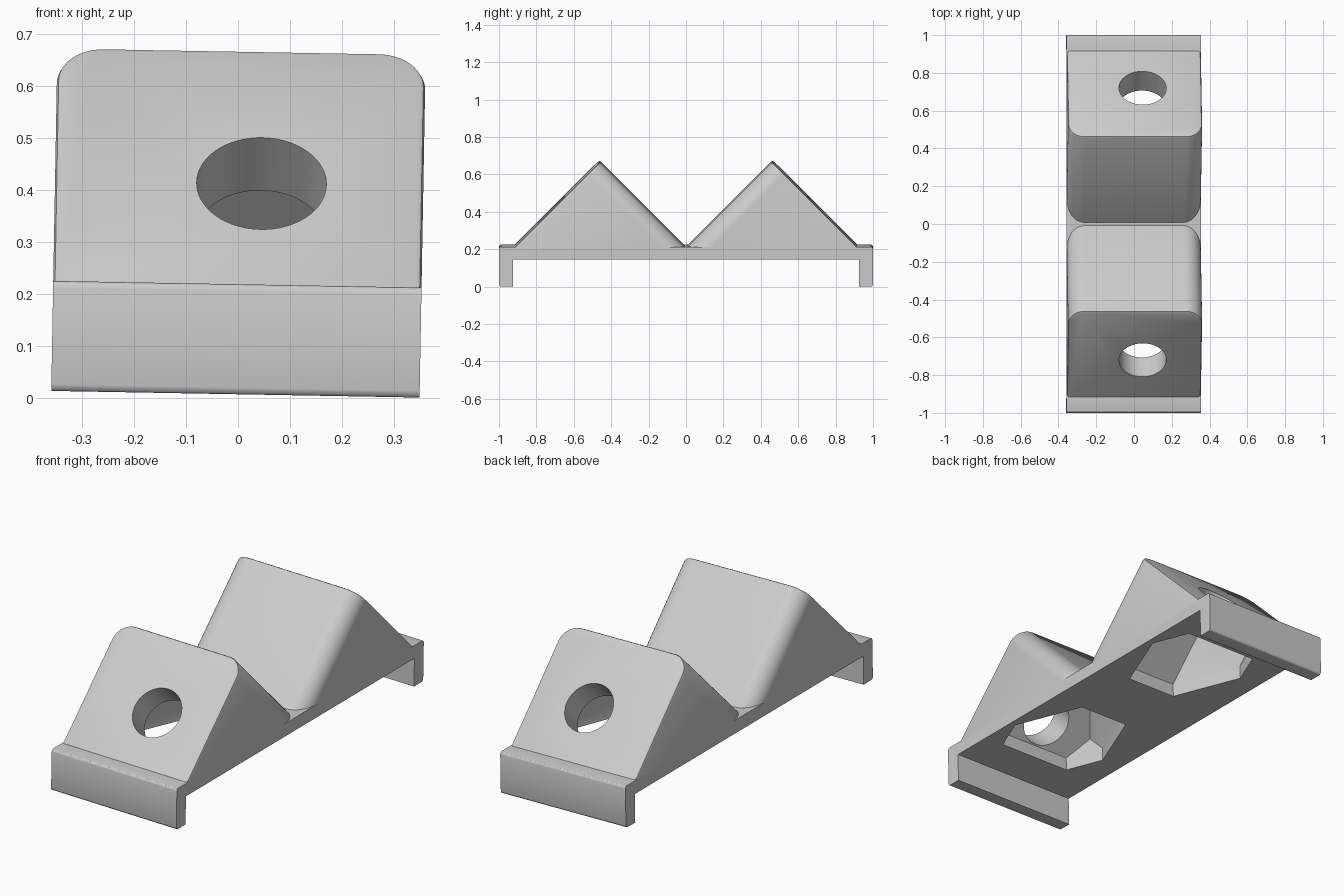
import bpy, bmesh, math
from mathutils import Vector, Matrix

if "Cube" in bpy.data.objects:
    bpy.data.objects.remove(bpy.data.objects["Cube"])

W = 0.355            # half width
UNDER, TOP = 0.145, 0.212   # plate underside and top
PEAK, FOOT = 0.462, 0.915   # y of wedge peak and outer foot
HOLE_X, HOLE_Z = 0.043, 0.407
NORMAL = Vector((0, 1, 1)).normalized()   # outer slope direction

grey = bpy.data.materials.new("light_grey")
grey.use_nodes = True
grey.diffuse_color = (0.6, 0.6, 0.6, 1)
grey.node_tree.nodes["Principled BSDF"].inputs["Base Color"].default_value = (0.6, 0.6, 0.6, 1)


def finish(bm, name, side=1):
    """Turn a bmesh into an object, mirrored in y when side is -1."""
    bmesh.ops.scale(bm, vec=(1, side, 1), verts=bm.verts)
    bmesh.ops.recalc_face_normals(bm, faces=bm.faces)
    mesh = bpy.data.meshes.new(name)
    bm.to_mesh(mesh)
    bm.free()
    mesh.materials.append(grey)
    obj = bpy.data.objects.new(name, mesh)
    bpy.context.collection.objects.link(obj)
    return obj


def prism(profile):
    """Extrude a y-z profile across the full width."""
    bm = bmesh.new()
    face = bm.faces.new([bm.verts.new((-W, y, z)) for y, z in profile])
    new = bmesh.ops.extrude_face_region(bm, geom=[face])["geom"]
    bmesh.ops.translate(bm, vec=(2 * W, 0, 0),
                        verts=[v for v in new if isinstance(v, bmesh.types.BMVert)])
    bmesh.ops.recalc_face_normals(bm, faces=bm.faces)
    return bm


def bevel(bm, edges, size, segments):
    bmesh.ops.bevel(bm, geom=edges, offset=size, offset_type='OFFSET',
                    segments=segments, profile=0.5, affect='EDGES')


def along_slope(radius, sides, start, end):
    """Column square to the outer slope; start and end are measured from the slope."""
    bm = bmesh.new()
    centre = Vector((HOLE_X, FOOT - HOLE_Z + TOP, HOLE_Z)) + NORMAL * (start + end) / 2
    turn = Matrix.Rotation(math.radians(-45), 4, 'X')
    bmesh.ops.create_cone(bm, cap_ends=True, segments=sides, radius1=radius, radius2=radius,
                          depth=abs(end - start), matrix=Matrix.Translation(centre) @ turn)
    return bm


def make_plate():
    half = [(0.925, UNDER), (0.925, 0), (1, 0), (1, TOP)]
    bm = prism(half + [(-y, z) for y, z in reversed(half)])
    # Soften the long outer edges of both end lips
    bevel(bm, [e for e in bm.edges if all(abs(v.co.y) > 0.99 for v in e.verts)
               and abs(e.verts[0].co.x - e.verts[1].co.x) > W], 0.013, 3)
    return finish(bm, "base_plate")


def make_wedge(side):
    sink = 0.02
    height = TOP + FOOT - PEAK
    bm = prism([(FOOT + sink, TOP - sink), (PEAK, height),
                (2 * PEAK - FOOT - sink, TOP - sink)])
    # Large rounds on both sides of the inner slope
    bevel(bm, [e for e in bm.edges if abs(e.verts[0].co.x - e.verts[1].co.x) < 0.01
               and max(v.co.z for v in e.verts) > TOP
               and min(v.co.y for v in e.verts) < PEAK - 0.1], 0.09, 12)
    # Fine round around the outer slope
    outer = max(bm.faces, key=lambda f: f.normal.dot(NORMAL))
    bevel(bm, [e for e in outer.edges if max(v.co.z for v in e.verts) > TOP], 0.012, 2)
    return finish(bm, "wedge", side)


def make_bolt_hole(side):
    return finish(along_slope(0.125, 64, 0.1, -0.17), "bolt_hole_cutter", side)


def make_nut_pocket(side):
    # Sloping six-sided pocket that drops straight down through the plate
    bm = along_slope(0.28, 6, -0.144, -1.2)
    # Vertices of the hexagon point along x
    axis = Vector((HOLE_X, FOOT - HOLE_Z + TOP, HOLE_Z))
    bmesh.ops.rotate(bm, cent=axis, verts=bm.verts,
                     matrix=Matrix.Rotation(math.radians(30), 3, NORMAL))
    bmesh.ops.bisect_plane(bm, geom=bm.verts[:] + bm.edges[:] + bm.faces[:], dist=1e-6,
                           plane_co=(0, 0, TOP), plane_no=(0, 0, -1), clear_outer=True)
    rim = [e for e in bm.edges if e.is_boundary]
    new = bmesh.ops.extrude_edge_only(bm, edges=rim)["geom"]
    bmesh.ops.translate(bm, vec=(0, 0, -0.12),
                        verts=[v for v in new if isinstance(v, bmesh.types.BMVert)])
    bmesh.ops.holes_fill(bm, edges=[e for e in bm.edges if e.is_boundary], sides=0)
    return finish(bm, "nut_pocket_cutter", side)


def hexagon_points_sideways(bm):
    return max(v.co.x for v in bm.verts) - HOLE_X


def combine(body, tool, operation):
    mod = body.modifiers.new(operation.lower(), 'BOOLEAN')
    mod.operation, mod.solver, mod.object = operation, 'EXACT', tool
    bpy.context.view_layer.update()
    graph = bpy.context.evaluated_depsgraph_get()
    mesh = bpy.data.meshes.new_from_object(body.evaluated_get(graph))
    body.modifiers.clear()
    body.data = mesh
    bpy.data.objects.remove(tool)


# Assemble the block, then cut both holes and pockets
block = make_plate()
for side in (-1, 1):
    combine(block, make_wedge(side), 'UNION')
for side in (-1, 1):
    combine(block, make_nut_pocket(side), 'DIFFERENCE')
    combine(block, make_bolt_hole(side), 'DIFFERENCE')
block.name = block.data.name = "double_wedge_block"

# Slight sideways lean
block.data.transform(Matrix.Translation((-0.005, 0, 0.0064)) @ Matrix.Rotation(0.018, 4, 'Y'))

bpy.ops.object.select_all(action='DESELECT')
block.select_set(True)
bpy.context.view_layer.objects.active = block
bpy.ops.object.shade_smooth_by_angle(angle=math.radians(30))
